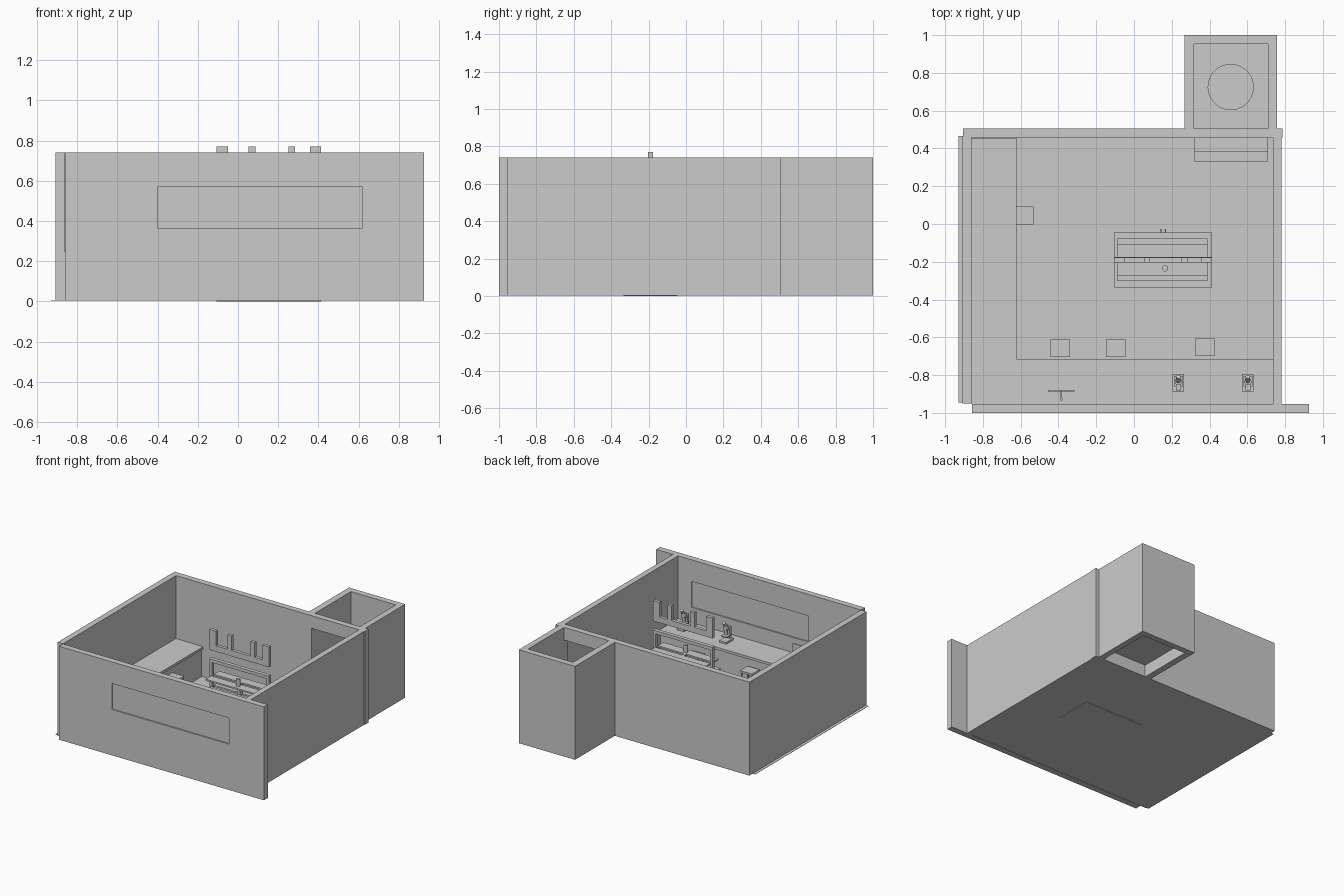
import bpy, bmesh
from mathutils import Vector


def mesh_object(name, bm):
    me = bpy.data.meshes.new(name)
    bmesh.ops.recalc_face_normals(bm, faces=bm.faces)
    bm.to_mesh(me)
    bm.free()
    ob = bpy.data.objects.new(name, me)
    bpy.context.collection.objects.link(ob)
    return ob


def add_box(bm, x0, x1, y0, y1, z0, z1):
    vs = bmesh.ops.create_cube(bm, size=1)["verts"]
    for v in vs:
        v.co = Vector((x1 if v.co.x > 0 else x0,
                       y1 if v.co.y > 0 else y0,
                       z1 if v.co.z > 0 else z0))


def boxes(name, *dims):
    bm = bmesh.new()
    for d in dims:
        add_box(bm, *d)
    return mesh_object(name, bm)


def prism(name, pts, z0, z1):
    bm = bmesh.new()
    face = bm.faces.new([bm.verts.new((x, y, z0)) for x, y in pts])
    ext = bmesh.ops.extrude_face_region(bm, geom=[face])["geom"]
    for v in ext:
        if isinstance(v, bmesh.types.BMVert):
            v.co.z = z1
    return mesh_object(name, bm)


def cylinder(name, loc, r, depth, sides=24, rot=(0, 0, 0)):
    bpy.ops.mesh.primitive_cylinder_add(vertices=sides, radius=r, depth=depth, location=loc, rotation=rot)
    ob = bpy.context.object
    ob.name = name
    bpy.ops.object.shade_smooth_by_angle()
    return ob


def cut(ob, *dims):
    cutter = boxes("cutter", dims)
    mod = ob.modifiers.new("opening", 'BOOLEAN')
    mod.object = cutter
    mod.solver = 'EXACT'
    bpy.context.view_layer.objects.active = ob
    bpy.ops.object.modifier_apply(modifier=mod.name)
    bpy.data.objects.remove(cutter)


F, T = 0.006, 0.74     # floor level, wall top

# Room shell
boxes("floor", (-0.93, 0.78, -0.945, 0.465, 0.004, F))
front = boxes("front_wall", (-0.858, 0.926, -1, -0.952, 0.004, T))
cut(front, -0.4, 0.62, -1.1, -0.9, 0.365, 0.57)
boxes("window_pane", (-0.4, 0.62, -0.99, -0.962, 0.365, 0.57))
boxes("left_wall", (-0.907, -0.86, -0.95, 0.46, 0.004, T))
boxes("right_wall", (0.735, 0.78, -0.952, 0.457, 0.004, T))
back = boxes("back_wall", (-0.905, 0.785, 0.457, 0.505, 0.004, T))
cut(back, 0.32, 0.71, 0.4, 0.6, 0.11, 0.64)

# Small back room with raised floor and round plate
prism("back_room_walls", [(0.267, 0.505), (0.267, 1), (0.757, 1), (0.757, 0.505),
                          (0.71, 0.505), (0.71, 0.952), (0.318, 0.952), (0.318, 0.505)], 0.004, T)
boxes("back_room_floor", (0.318, 0.71, 0.505, 0.952, 0.1, 0.11))
cylinder("round_plate", (0.512, 0.725, 0.115), 0.122, 0.012, 48)
boxes("door_steps", (0.32, 0.71, 0.33, 0.385, F, 0.058), (0.32, 0.71, 0.385, 0.457, F, 0.11))

# Wall counters
boxes("left_counter_base", (-0.86, -0.635, -0.95, 0.453, F, 0.225))
boxes("left_counter_top", (-0.86, -0.622, -0.952, 0.455, 0.225, 0.245))
boxes("front_counter_base", (-0.635, 0.735, -0.95, -0.73, F, 0.225))
boxes("front_counter_top", (-0.622, 0.735, -0.952, -0.715, 0.225, 0.245))


# Stools
def stool(name, x, y, s=0.052, top=0.175):
    parts = [(x - s, x + s, y - s * .9, y + s * .9, top - 0.015, top)]
    for i in (-1, 1):
        for j in (-1, 1):
            cx, cy = x + i * (s - .008), y + j * (s * .9 - .008)
            parts.append((cx - .005, cx + .005, cy - .005, cy + .005, F, top - 0.015))
    boxes(name, *parts)


for i, (x, y) in enumerate([(-0.39, -0.657), (-0.097, -0.657), (0.375, -0.652), (-0.585, 0.045)]):
    stool(f"stool_{i + 1}", x, y)

# Central bench with two tiers of shelving on each side of a frame
yc = -0.19
boxes("bench_base", (-0.107, 0.412, -0.335, -0.045, 0, 0.245))
for side, s in (("front", -1), ("back", 1)):
    for tier, d, z in (("lower", 0.112, 0.325), ("upper", 0.085, 0.41)):
        y0, y1 = sorted((yc + s * 0.015, yc + s * d))
        boxes(f"{side}_{tier}_shelf", (-0.09, 0.39, y0, y1, z - 0.012, z))
boxes("shelf_frame", (-0.107, -0.085, -0.205, -0.175, 0.245, 0.515),
      (0.39, 0.412, -0.205, -0.175, 0.245, 0.515),
      (0.14, 0.16, -0.205, -0.175, 0.245, 0.41),
      (-0.107, 0.412, -0.205, -0.175, 0.515, 0.54))
cylinder("jar", (0.165, -0.235, 0.438), 0.016, 0.056)
boxes("bench_handle", (0.14, 0.147, -0.045, -0.027, 0.2, 0.207),
      (0.163, 0.17, -0.045, -0.027, 0.2, 0.207))

# Comb-shaped service duct above the bench
prof = [(-0.107, 0.61), (0.412, 0.61), (0.412, 0.77), (0.357, 0.77), (0.357, 0.655),
        (0.284, 0.655), (0.284, 0.77), (0.25, 0.77), (0.25, 0.655), (0.086, 0.655),
        (0.086, 0.77), (0.052, 0.77), (0.052, 0.655), (-0.05, 0.655), (-0.05, 0.77), (-0.107, 0.77)]
duct = prism("service_duct", prof, -0.013, 0.013)
duct.rotation_euler.x = 1.570796
duct.location.y = yc


# Microscopes
def microscope(name, x):
    y, z = -0.84, 0.245
    boxes(name + "_stand", (x - .03, x + .03, y - .047, y + .047, z, z + .015),
          (x - .013, x + .013, y - .042, y - .02, z + .015, z + .1),
          (x - .024, x + .024, y - .02, y + .035, z + .042, z + .05),
          (x - .013, x + .013, y - .042, y + .02, z + .09, z + .105))
    cylinder(name + "_lens", (x, y + .006, z + .075), .011, .04, 16)
    cylinder(name + "_head", (x, y + .006, z + .115), .019, .022, 20)
    cylinder(name + "_eyepiece", (x, y + .018, z + .135), .012, .05, 16, (-0.6, 0, 0))


for i, x in enumerate((0.235, 0.603)):
    microscope(f"microscope_{i + 1}", x)

# Computer on the front counter
boxes("monitor", (-0.455, -0.315, -0.886, -0.878, 0.275, 0.36),
      (-0.388, -0.38, -0.93, -0.886, 0.3, 0.31),
      (-0.39, -0.378, -0.935, -0.923, 0.245, 0.31))
boxes("keyboard", (-0.44, -0.33, -0.826, -0.8, 0.245, 0.252))
